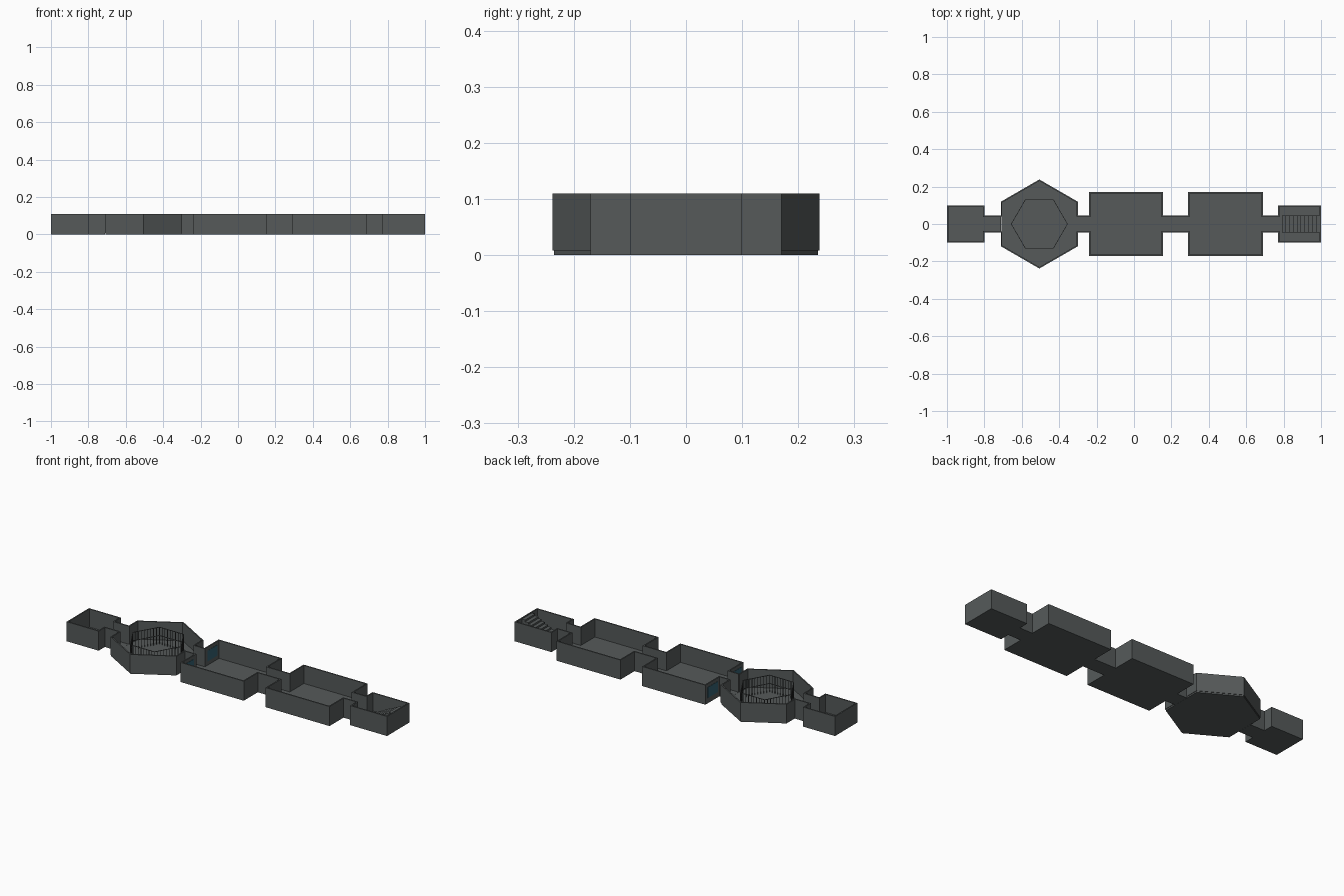
import bpy, bmesh, math
from mathutils import Vector

if "Cube" in bpy.data.objects:
    bpy.data.objects.remove(bpy.data.objects["Cube"])

H, FLOOR, T = 0.11, 0.008, 0.007      # wall height, floor thickness, wall thickness
DOOR = 0.045                          # half width of corridors and doorways


def material(name, rgb):
    m = bpy.data.materials.new(name)
    m.diffuse_color = (*rgb, 1)
    m.use_nodes = True
    m.node_tree.nodes["Principled BSDF"].inputs["Base Color"].default_value = m.diffuse_color
    return m


STONE = material("dark grey", (0.092, 0.102, 0.102))
GLASS = material("teal glass", (0.035, 0.12, 0.165))


def finish(name, bm, mat=STONE):
    bmesh.ops.recalc_face_normals(bm, faces=bm.faces)
    mesh = bpy.data.meshes.new(name)
    bm.to_mesh(mesh)
    bm.free()
    mesh.materials.append(mat)
    ob = bpy.data.objects.new(name, mesh)
    bpy.context.collection.objects.link(ob)
    return ob


def prism(bm, pts, z0, z1):
    low = [bm.verts.new((x, y, z0)) for x, y in pts]
    top = [bm.verts.new((x, y, z1)) for x, y in pts]
    bm.faces.new(low[::-1])
    bm.faces.new(top)
    n = len(pts)
    for i in range(n):
        j = (i + 1) % n
        bm.faces.new((low[i], low[j], top[j], top[i]))


def box(bm, x0, x1, y0, y1, z0, z1):
    prism(bm, [(x0, y0), (x1, y0), (x1, y1), (x0, y1)], z0, z1)


def wall(bm, a, b, z0=FLOOR, z1=H, t=T):
    """Upright slab between two plan points, a little long so corners close."""
    a, b = Vector(a), Vector(b)
    d = (b - a).normalized()
    n = Vector((-d.y, d.x)) * t / 2
    a, b = a - d * t * 0.29, b + d * t * 0.29
    prism(bm, [a - n, b - n, b + n, a + n], z0, z1)


def room(name, x0, x1, hy, doors):
    """Open-topped box room with doorways on the listed sides (-1 left, 1 right)."""
    bm = bmesh.new()
    box(bm, x0, x1, -hy, hy, 0, FLOOR)
    for s in (-1, 1):
        box(bm, x0, x1, s * hy, s * (hy - T), FLOOR, H)
        xa, xb = (x0, x0 + T) if s < 0 else (x1 - T, x1)
        if s in doors:
            for k in (-1, 1):
                box(bm, xa, xb, k * (DOOR - T), k * (hy - T), FLOOR, H)
        else:
            box(bm, xa, xb, -hy + T, hy - T, FLOOR, H)
    return finish(name, bm)


def corridor(name, x0, x1):
    bm = bmesh.new()
    box(bm, x0, x1, -DOOR, DOOR, 0, FLOOR)
    for s in (-1, 1):
        box(bm, x0, x1, s * DOOR, s * (DOOR - T), FLOOR, H)
    return finish(name, bm)


# Rectangular rooms and the corridors joining everything
room("end_room", -1.0, -0.8, 0.1, (1,))
room("middle_room", -0.24, 0.155, 0.17, (-1, 1))
room("second_room", 0.29, 0.69, 0.17, (-1, 1))
room("stair_room", 0.77, 1.0, 0.1, (-1,))
for i, (a, b) in enumerate([(-0.8, -0.71), (-0.302, -0.24), (0.155, 0.29), (0.69, 0.77)]):
    corridor(f"corridor_{i + 1}", a, b)

# Hexagonal hall: points towards front and back, doorways left and right
CX, R = -0.506, 0.238


def ring(r, start):
    return [(CX + r * math.cos(math.radians(start + 60 * i)),
             r * math.sin(math.radians(start + 60 * i))) for i in range(6)]


bm = bmesh.new()
prism(bm, ring(R - 0.003, 30), 0, FLOOR)
pts = ring(R - T * 0.58, 30)
for i in range(6):
    a, b = pts[i], pts[(i + 1) % 6]
    if abs(a[0] - b[0]) < 0.001:
        for e in (a, b):
            wall(bm, e, (e[0], math.copysign(DOOR - T / 2, e[1])))
    else:
        wall(bm, a, b)
finish("hexagon_hall", bm)

# Hexagonal railing inside the hall: rails and slim bars
bm = bmesh.new()
pts = ring(0.15, 0)
BARS = 9
for i in range(6):
    a, b = Vector(pts[i]), Vector(pts[(i + 1) % 6])
    for z in (0.055, 0.102):
        wall(bm, a, b, z, z + 0.003, 0.003)
    for k in range(BARS):
        p = a.lerp(b, k / BARS)
        r = 0.0013
        box(bm, p.x - r, p.x + r, p.y - r, p.y + r, FLOOR, 0.103)
finish("hall_railing", bm)

# Staircase climbing to the end wall
bm = bmesh.new()
STEPS, X0, X1 = 10, 0.79, 1.0 - T
for i in range(STEPS):
    xa = X0 + (X1 - X0) * i / STEPS
    xb = X0 + (X1 - X0) * (i + 1) / STEPS
    box(bm, xa, xb, -DOOR, DOOR, FLOOR, FLOOR + (H - FLOOR - 0.004) * (i + 1) / STEPS)
finish("staircase", bm)

# Windows either side of the middle room's doorway
bm = bmesh.new()
for s in (-1, 1):
    box(bm, -0.2412, -0.2318, s * 0.06, s * 0.15, 0.03, 0.09)
finish("windows", bm, GLASS)
